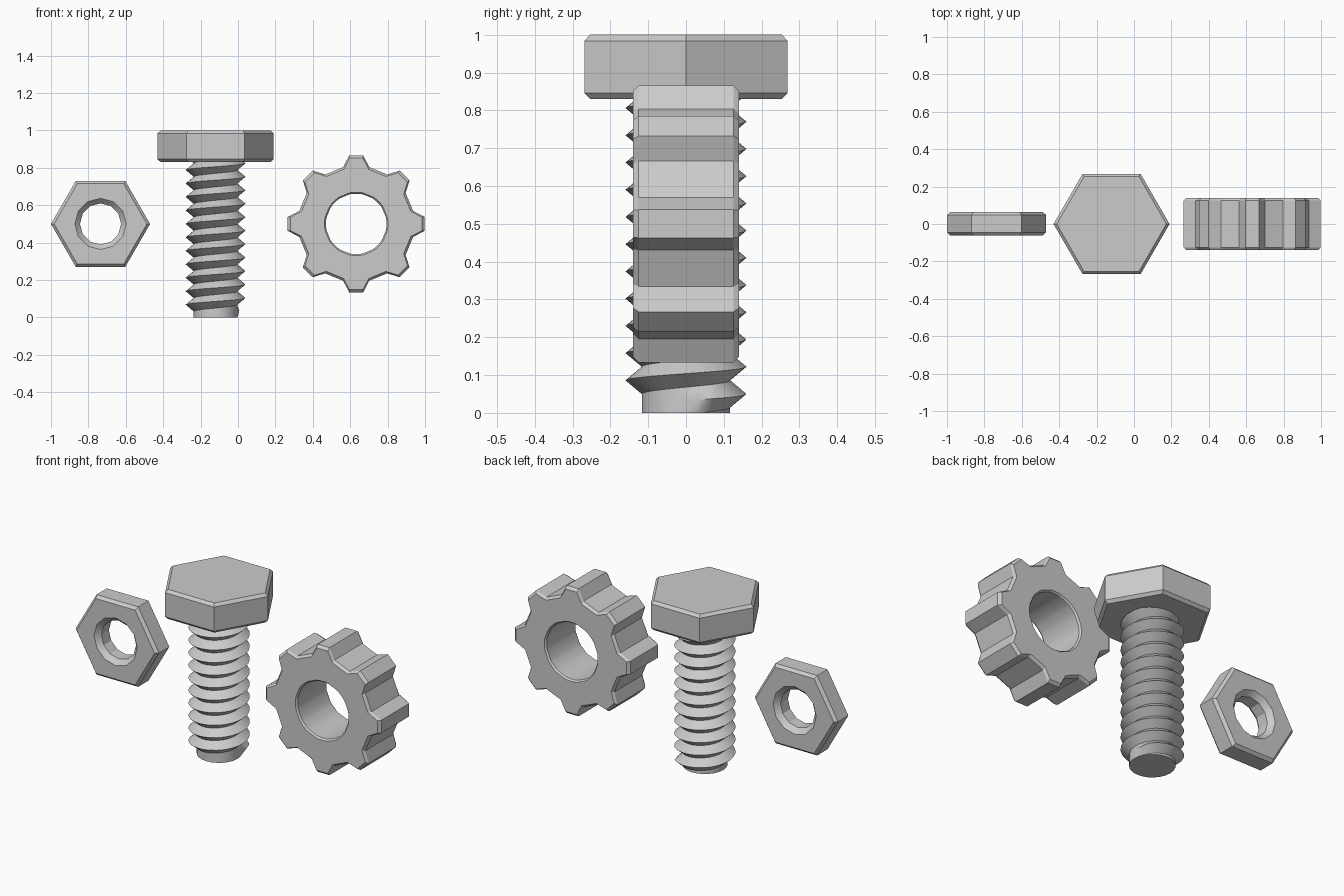
import bpy, bmesh
from math import sin, cos, pi, radians

if "Cube" in bpy.data.objects:
    bpy.data.objects.remove(bpy.data.objects["Cube"])


def make_object(name, bm, smooth_angle):
    bmesh.ops.remove_doubles(bm, verts=bm.verts, dist=1e-5)
    bmesh.ops.recalc_face_normals(bm, faces=bm.faces)
    mesh = bpy.data.meshes.new(name)
    bm.to_mesh(mesh)
    bm.free()
    ob = bpy.data.objects.new(name, mesh)
    bpy.context.collection.objects.link(ob)
    bpy.ops.object.select_all(action='DESELECT')
    ob.select_set(True)
    bpy.context.view_layer.objects.active = ob
    bpy.ops.object.shade_smooth_by_angle(angle=radians(smooth_angle))
    return ob


def loft_ring(name, loops, center, smooth_angle):
    """Closed ring facing -y: each loop is (polar points, scale, y)."""
    bm = bmesh.new()
    rows = [[bm.verts.new((center[0] + r * s * cos(a), y, center[1] + r * s * sin(a)))
             for a, r in pts] for pts, s, y in loops]
    for i, row in enumerate(rows):
        nxt = rows[(i + 1) % len(rows)]
        for j in range(len(row)):
            k = (j + 1) % len(row)
            bm.faces.new((row[j], row[k], nxt[k], nxt[j]))
    return make_object(name, bm, smooth_angle)


# Hex nut with chamfered rims and a narrowed bore
hexa = [(i * pi / 6, 1 if i % 2 == 0 else cos(pi / 6)) for i in range(12)]
bore = [(i * pi / 6, 1) for i in range(12)]
loft_ring("hex_nut", [
    (hexa, 0.248, -0.061), (hexa, 0.265, -0.045), (hexa, 0.265, 0.048), (hexa, 0.248, 0.064),
    (bore, 0.137, 0.064), (bore, 0.110, 0.035), (bore, 0.110, -0.032), (bore, 0.137, -0.061),
], (-0.735, 0.5), 25)

# Eight-toothed gear
teeth = []
for i in range(8):
    for da, r in ((-12.9, 0.312), (-5.8, 0.368), (5.8, 0.368), (12.9, 0.312)):
        teeth.append((radians(45 * i + da), r))
hole = [(a, 1) for a, r in teeth]
loft_ring("gear", [
    (teeth, 0.96, -0.14), (teeth, 1, -0.125), (teeth, 1, 0.125), (teeth, 0.96, 0.14),
    (hole, 0.17, 0.14), (hole, 0.162, 0.13), (hole, 0.162, -0.13), (hole, 0.17, -0.14),
], (0.632, 0.5), 25)

# Bolt head
BX = -0.12
bm = bmesh.new()
rows = []
for r, z in ((0.293, 0.83), (0.31, 0.846), (0.31, 0.984), (0.293, 1.0)):
    rows.append([bm.verts.new((BX + r * cos(i * pi / 3), r * sin(i * pi / 3), z)) for i in range(6)])
for a, b in zip(rows, rows[1:]):
    for i in range(6):
        bm.faces.new((a[i], a[(i + 1) % 6], b[(i + 1) % 6], b[i]))
bm.faces.new(rows[0])
bm.faces.new(rows[-1])
make_object("bolt_head", bm, 25)

# Threaded shaft: a right-handed helical strip of crests and roots
N, PITCH, ROOT, CREST, TOP = 24, 0.072, 0.117, 0.16, 0.86
bm = bmesh.new()


def helix_vert(k, r, z):
    a = 2 * pi * k / N
    return bm.verts.new((BX + r * cos(a), r * sin(a), min(max(z, 0), TOP)))


ks = range(-2 * N, 13 * N)
crest, root = {}, {}
for k in ks:
    z = 0.032 + PITCH * k / N
    fade = min(max(k / 3, 0), 1)
    r = ROOT + (CREST - ROOT) * fade
    crest[k] = helix_vert(k, r if z < TOP else ROOT, z)
    root[k] = helix_vert(k, ROOT, z + PITCH / 2)


def add_face(*vs):
    if max(v.co.z for v in vs) - min(v.co.z for v in vs) > 1e-5:
        bm.faces.new(vs)


for k in ks[:-1]:
    add_face(crest[k], crest[k + 1], root[k + 1], root[k])
    if k + 1 + N in crest:
        add_face(root[k], root[k + 1], crest[k + 1 + N], crest[k + N])
# Flat shaft tip
bm.faces.new([helix_vert(k, ROOT, 0) for k in range(N)])
bmesh.ops.remove_doubles(bm, verts=bm.verts, dist=1e-5)
bmesh.ops.delete(bm, geom=[v for v in bm.verts if not v.link_faces], context='VERTS')
make_object("threaded_shaft", bm, 30)
